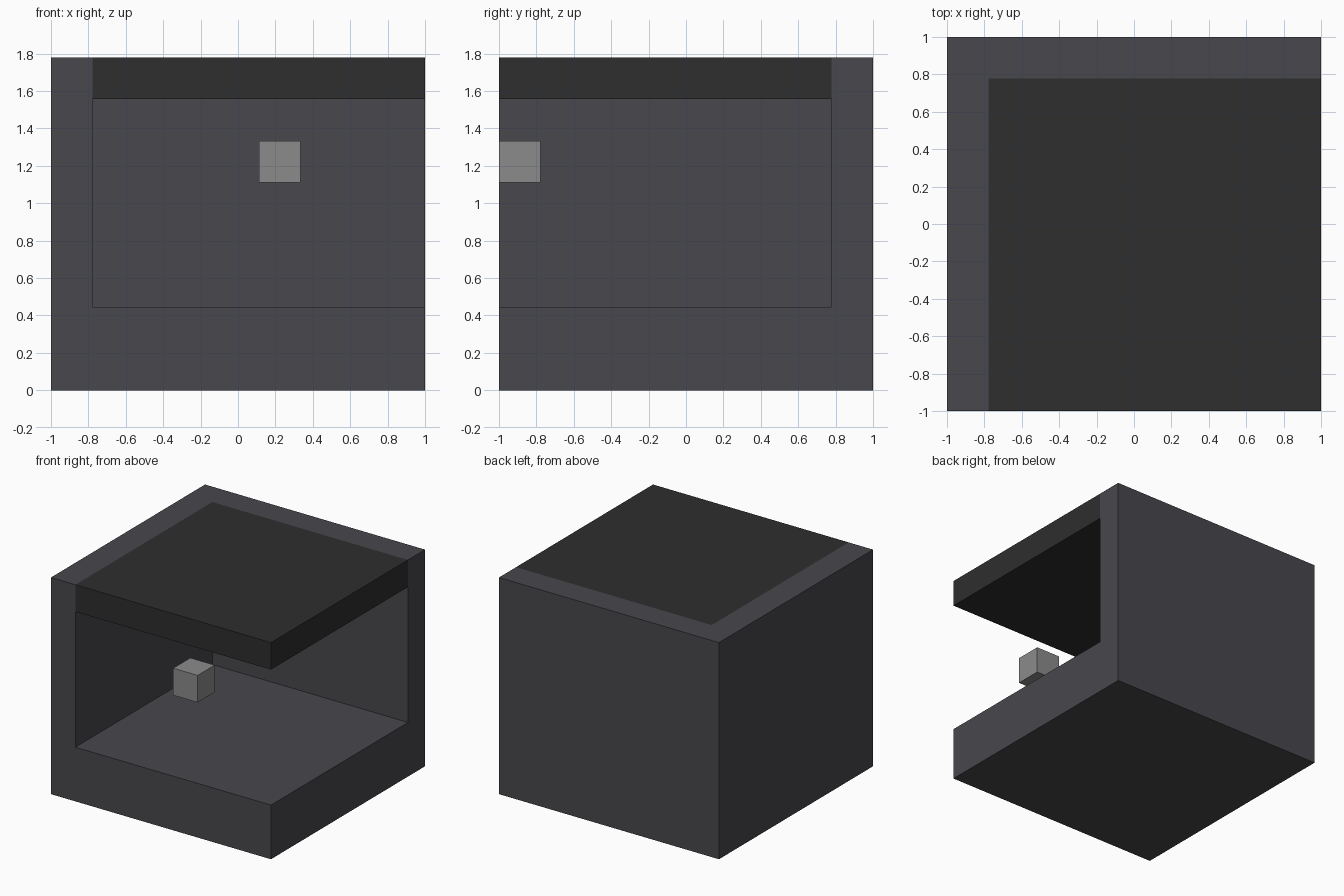
import bpy
from mathutils import Vector

cube = bpy.data.objects.get("Cube")
if cube:
    bpy.data.objects.remove(cube, do_unlink=True)


def srgb(value):
    c = value / 255
    return c / 12.92 if c <= 0.04045 else ((c + 0.055) / 1.055) ** 2.4


def material(name, *rgb):
    mat = bpy.data.materials.new(name)
    mat.use_nodes = True
    colour = (*[srgb(v) for v in rgb], 1)
    mat.diffuse_color = colour
    mat.node_tree.nodes["Principled BSDF"].inputs["Base Color"].default_value = colour
    return mat


def box(name, low, high, mat=None):
    low, high = Vector(low), Vector(high)
    bpy.ops.mesh.primitive_cube_add(size=1, location=(low + high) / 2)
    obj = bpy.context.object
    obj.name = obj.data.name = name
    obj.scale = high - low
    bpy.ops.object.transform_apply(location=False, rotation=False, scale=True)
    if mat:
        obj.data.materials.append(mat)
    return obj


slate = material("slate grey", 72, 71, 76)
charcoal = material("charcoal", 46, 46, 46)
light_grey = material("light grey", 139, 139, 139)

TOP, FLOOR, UNIT = 1.78, 0.445, 0.222
INNER = 1 - UNIT

# Housing: thick floor with one side wall and a back wall
housing = box("housing", (-1, -1, 0), (1, 1, TOP), slate)
cutter = box("cavity_cutter", (-INNER, -1.5, FLOOR), (1.5, INNER, TOP + 0.5), slate)
cutter.hide_render = True
cut = housing.modifiers.new("cavity", "BOOLEAN")
cut.operation = "DIFFERENCE"
cut.solver = "EXACT"
cut.object = cutter
bpy.context.view_layer.objects.active = housing
bpy.ops.object.modifier_apply(modifier=cut.name)
bpy.data.objects.remove(cutter, do_unlink=True)

# Roof slab set flush between the walls
box("roof_slab", (-INNER, -1, TOP - UNIT), (1, INNER, TOP), charcoal)

# Small floating block at the front opening
box("small_block", (UNIT / 2, -1, 5 * UNIT), (1.5 * UNIT, -INNER, 6 * UNIT), light_grey)
